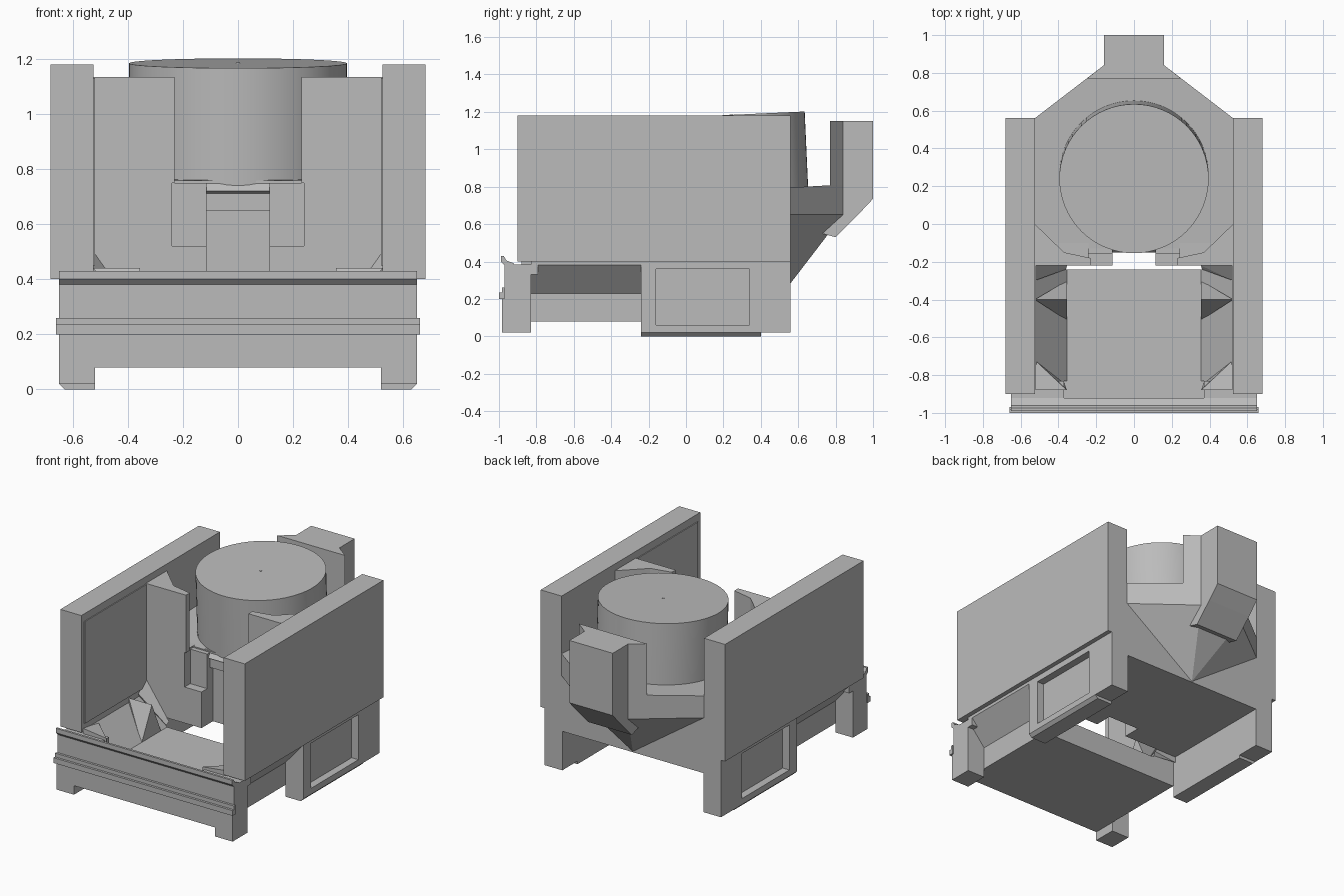
import bpy, bmesh, math
from mathutils import Vector, Matrix

cube = bpy.data.objects.get("Cube")
if cube:
    bpy.data.objects.remove(cube, do_unlink=True)

grey = bpy.data.materials.new("plain grey")
grey.use_nodes = True
grey.diffuse_color = (0.5, 0.5, 0.5, 1)
grey.node_tree.nodes["Principled BSDF"].inputs["Base Color"].default_value = (0.5, 0.5, 0.5, 1)


def finish(name, bm):
    bmesh.ops.recalc_face_normals(bm, faces=bm.faces)
    mesh = bpy.data.meshes.new(name)
    bm.to_mesh(mesh)
    bm.free()
    mesh.materials.append(grey)
    obj = bpy.data.objects.new(name, mesh)
    bpy.context.collection.objects.link(obj)
    return obj


def prism(name, outline, axis, lo, hi):
    """Extrude a 2D outline along an axis."""
    place = {"x": lambda a, b, t: (t, a, b),
             "y": lambda a, b, t: (a, t, b),
             "z": lambda a, b, t: (a, b, t)}[axis]
    bm = bmesh.new()
    face = bm.faces.new([bm.verts.new(place(a, b, lo)) for a, b in outline])
    ext = bmesh.ops.extrude_face_region(bm, geom=[face])
    move = Vector(place(0, 0, hi - lo))
    bmesh.ops.translate(bm, vec=move, verts=[v for v in ext["geom"] if isinstance(v, bmesh.types.BMVert)])
    return finish(name, bm)


def box(name, x, y, z):
    return prism(name, [(x[0], y[0]), (x[1], y[0]), (x[1], y[1]), (x[0], y[1])], "z", *z)


def hull(name, points):
    bm = bmesh.new()
    for p in points:
        bm.verts.new(p)
    bmesh.ops.convex_hull(bm, input=bm.verts)
    bmesh.ops.dissolve_limit(bm, angle_limit=0.01, verts=bm.verts, edges=bm.edges)
    return finish(name, bm)


def mirrored(obj):
    """Copy a left part to the right side."""
    bm = bmesh.new()
    bm.from_mesh(obj.data)
    bmesh.ops.scale(bm, vec=(-1, 1, 1), verts=bm.verts)
    return finish(obj.name.replace("left", "right"), bm)


def cut(obj, cutter):
    mod = obj.modifiers.new("cut", "BOOLEAN")
    mod.operation, mod.solver, mod.object = "DIFFERENCE", "EXACT", cutter
    bpy.context.view_layer.update()
    done = bpy.data.meshes.new_from_object(obj.evaluated_get(bpy.context.evaluated_depsgraph_get()))
    obj.modifiers.clear()
    obj.data = done
    bpy.data.objects.remove(cutter, do_unlink=True)


def ring(name, x, y, z, ry, rz, width, power, count=40):
    """Thin raised loop on an inner wall; power sets how square it is."""
    bm = bmesh.new()
    loops = []
    for inset in (0, width):
        pts = []
        for i in range(count):
            a = math.tau * i / count
            c, s = math.cos(a), math.sin(a)
            pts.append(bm.verts.new((x, y + (ry - inset) * math.copysign(abs(c) ** power, c),
                                     z + (rz - inset) * math.copysign(abs(s) ** power, s))))
        loops.append(pts)
    for i in range(count):
        j = (i + 1) % count
        bm.faces.new((loops[0][i], loops[0][j], loops[1][j], loops[1][i]))
    return finish(name, bm)


# Side walls, with raised panel and loops on the inner faces
left = [box("left_wall", (0.525, 0.68), (-0.9, 0.56), (0.4, 1.18)),
        box("left_wall_panel", (0.519, 0.526), (-0.87, -0.22), (0.45, 1.13)),
        ring("left_panel_outer_loop", 0.517, -0.45, 0.7, 0.2, 0.23, 0.008, 0.5),
        ring("left_panel_inner_loop", 0.517, -0.45, 0.7, 0.1, 0.12, 0.008, 1)]

# Rear legs with a sunken outer panel and a chamfered foot
leg = box("left_rear_leg", (0.52, 0.65), (-0.24, 0.56), (0.02, 0.4))
cut(leg, box("leg_cutter", (0.6, 0.7), (-0.16, 0.34), (0.06, 0.36)))
left.append(leg)
left.append(prism("left_rear_foot", [(0.52, 0.02), (0.65, 0.02), (0.63, 0), (0.52, 0)], "y", -0.24, 0.4))

# Sloped trough sides, the ridges between them, and the end slopes
left.append(prism("left_trough_side", [(0.355, 0.08), (0.52, 0.08), (0.52, 0.23), (0.65, 0.38),
                                       (0.65, 0.41), (0.525, 0.41), (0.355, 0.23)], "y", -0.83, -0.24))
left.append(hull("left_trough_ridge", [(0.525, -0.4, 0.44), (0.355, -0.4, 0.44), (0.355, -0.3, 0.22),
                                       (0.355, -0.51, 0.22), (0.525, -0.4, 0.3)]))
left.append(hull("left_trough_front_slope", [(0.525, -0.72, 0.4), (0.525, -0.88, 0.42), (0.355, -0.88, 0.4),
                                             (0.355, -0.88, 0.22), (0.37, -0.84, 0.22), (0.525, -0.88, 0.22)]))
left.append(hull("left_trough_rear_slope", [(0.525, -0.22, 0.5), (0.525, -0.3, 0.43), (0.355, -0.22, 0.26),
                                            (0.36, -0.24, 0.24), (0.525, -0.22, 0.24)]))

# Front corner blocks and feet
left.append(box("left_front_corner", (0.37, 0.65), (-0.93, -0.83), (0.08, 0.385)))
left.append(box("left_front_corner_tab", (0.52, 0.65), (-0.83, -0.79), (0.33, 0.385)))
left.append(box("left_front_foot", (0.52, 0.65), (-0.985, -0.83), (0.02, 0.08)))

# Tall guards in front of the drum, and the stepped walls below them
left.append(prism("left_guard", [(0.525, -0.22), (0.525, 0), (0.37, -0.15), (0.23, -0.18), (0.23, -0.22)],
                  "z", 0.75, 1.135))
left.append(box("left_guard_base", (0.24, 0.525), (-0.22, -0.1), (0.28, 0.76)))
left.append(box("left_throat_ledge", (0.115, 0.24), (-0.22, -0.1), (0.28, 0.52)))
left.append(box("left_throat_wall", (0.115, 0.24), (-0.16, -0.1), (0.52, 0.75)))
for part in left:
    mirrored(part)

# Front bumper
prism("front_bumper", [(-0.92, 0.08), (-0.985, 0.08), (-0.985, 0.2), (-0.985, 0.25), (-0.97, 0.26),
                       (-0.97, 0.38), (-0.99, 0.4), (-0.99, 0.43), (-0.975, 0.43), (-0.96, 0.405),
                       (-0.92, 0.39)], "x", -0.65, 0.65)
prism("bumper_rail", [(-0.97, 0.2), (-1, 0.2), (-1, 0.235), (-0.985, 0.235), (-0.985, 0.26), (-0.97, 0.26)],
      "x", -0.66, 0.66)

# Floor deck
box("floor_deck", (-0.52, 0.52), (-0.93, -0.24), (0.08, 0.23))

# Housing under the drum: a block between the walls, with a tilted top tray
box("housing", (-0.525, 0.525), (-0.1, 0.56), (0.28, 0.7))
tray = [(0.525, 0), (0.525, 0.56), (0.16, 0.84), (-0.16, 0.84), (-0.525, 0.56), (-0.525, 0),
        (-0.4, -0.13), (0.4, -0.13)]
hull("drum_tray", [(x, y, z) for x, y in tray for z in (0.65, 0.765 + 0.055 * y)])
hull("throat_lip", [(s * x, y, z) for s in (-1, 1)
                    for x, y, z in ((0.16, -0.12, 0.76), (0.115, -0.15, 0.72), (0.115, -0.1, 0.7))])

# Pointed rear belly and the upright rear chute
hull("rear_belly", [(0.525, 0.56, 0.65), (-0.525, 0.56, 0.65), (0.16, 0.84, 0.65), (-0.16, 0.84, 0.65),
                    (0.0, 0.56, 0.285)])
hull("rear_chute_base", [(s * 0.16, y, z) for s in (-1, 1)
                         for y, z in ((1, 0.735), (0.56, 0.295 + 0.3), (0.92, 0.65), (0.8, 0.53),
                                      (1, 0.81), (0.6, 0.78))])
prism("rear_chute", [(0.16, 1), (0.16, 0.84), (0.25, 0.77), (-0.25, 0.77), (-0.16, 0.84), (-0.16, 1)],
      "z", 0.735, 1.15)

# Slightly tilted drum with a tiny centre cap
tilt = Matrix.Translation((0, 0.24, 1.184)) @ Matrix.Rotation(math.radians(2.6), 4, "X")
for name, radius, depth, lift in (("drum", 0.395, 0.44, -0.22), ("drum_cap", 0.008, 0.006, 0)):
    bm = bmesh.new()
    bmesh.ops.create_cone(bm, cap_ends=True, segments=64, radius1=radius, radius2=radius, depth=depth,
                          matrix=tilt @ Matrix.Translation((0, 0, lift)))
    drum = finish(name, bm)
    bpy.ops.object.select_all(action="DESELECT")
    drum.select_set(True)
    bpy.context.view_layer.objects.active = drum
    bpy.ops.object.shade_smooth_by_angle(angle=math.radians(30))
